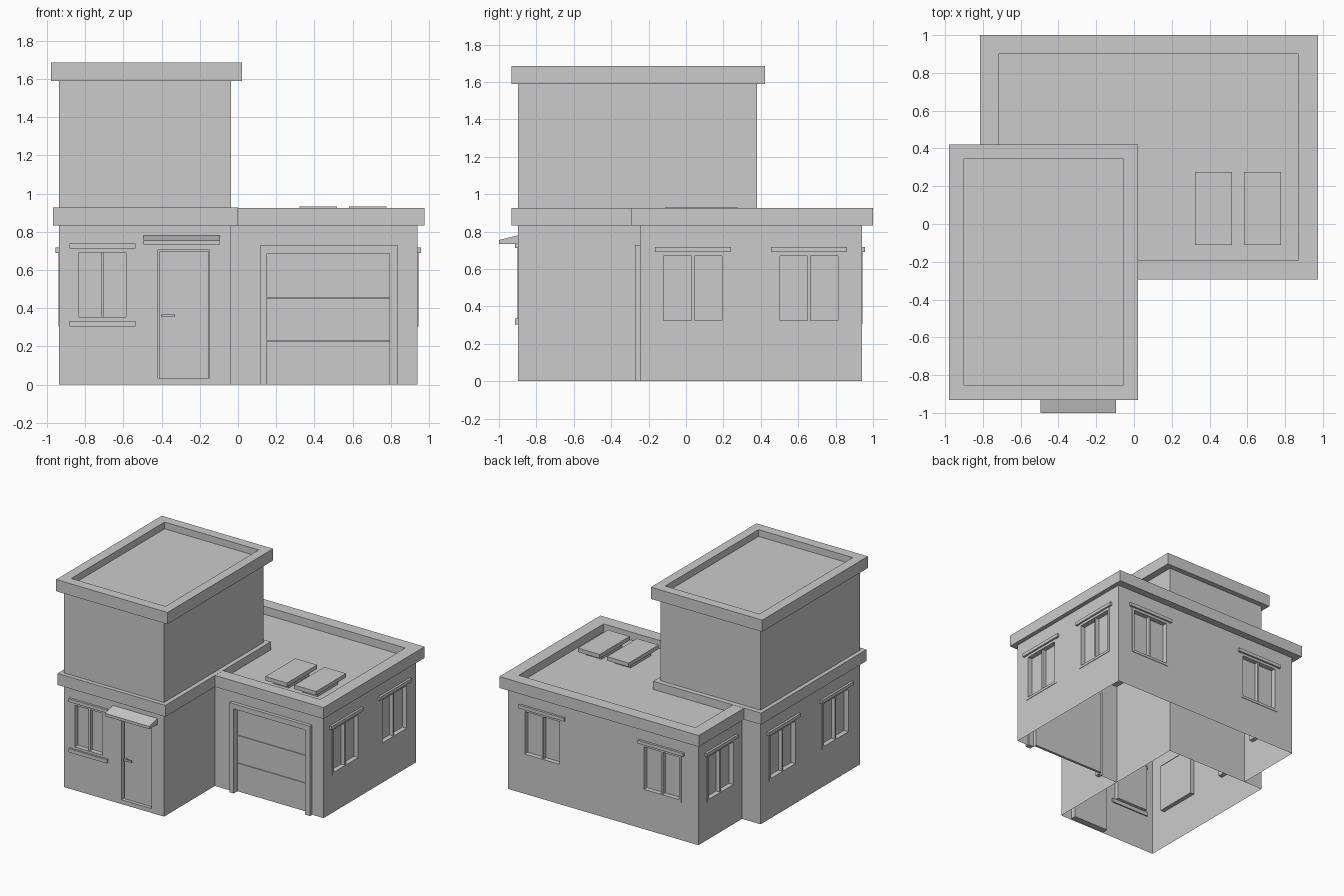
import bpy, bmesh
from math import radians
from mathutils import Matrix, Vector

if "Cube" in bpy.data.objects:
    bpy.data.objects.remove(bpy.data.objects["Cube"])


def add_mesh(name, bm):
    bmesh.ops.recalc_face_normals(bm, faces=bm.faces)
    me = bpy.data.meshes.new(name)
    bm.to_mesh(me)
    bm.free()
    ob = bpy.data.objects.new(name, me)
    bpy.context.collection.objects.link(ob)
    return ob


def boxes(name, spans, mat=Matrix()):
    """One object from boxes given as (x0, x1, y0, y1, z0, z1)."""
    bm = bmesh.new()
    for x0, x1, y0, y1, z0, z1 in spans:
        m = Matrix.Translation(((x0 + x1) / 2, (y0 + y1) / 2, (z0 + z1) / 2))
        m = mat @ m @ Matrix.Diagonal((x1 - x0, y1 - y0, z1 - z0, 1))
        bmesh.ops.create_cube(bm, size=1, matrix=m)
    return add_mesh(name, bm)


def prism(name, points, vec):
    """Extrude a flat polygon along a vector."""
    bm = bmesh.new()
    face = bm.faces.new([bm.verts.new(p) for p in points])
    res = bmesh.ops.extrude_face_region(bm, geom=[face], use_keep_orig=True)
    bmesh.ops.translate(bm, vec=Vector(vec),
                        verts=[v for v in res["geom"] if isinstance(v, bmesh.types.BMVert)])
    return add_mesh(name, bm)


def ring(name, outer, inner, z0, z1):
    """Rectangular ring from two (x0, x1, y0, y1) rectangles."""
    bm = bmesh.new()
    loops = []
    for (x0, x1, y0, y1), z in ((outer, z0), (outer, z1), (inner, z1), (inner, z0)):
        loops.append([bm.verts.new((x, y, z)) for x, y in
                      ((x0, y0), (x1, y0), (x1, y1), (x0, y1))])
    for i in range(4):
        a, b = loops[i], loops[(i + 1) % 4]
        for j in range(4):
            k = (j + 1) % 4
            bm.faces.new((a[j], a[k], b[k], b[j]))
    return add_mesh(name, bm)


def wall_matrix(x, y, angle):
    return Matrix.Translation((x, y, 0)) @ Matrix.Rotation(radians(angle), 4, 'Z')


def cut(ob, cutter):
    mod = ob.modifiers.new("cut", 'BOOLEAN')
    mod.operation = 'DIFFERENCE'
    mod.solver = 'EXACT'
    mod.object = cutter
    bpy.context.view_layer.objects.active = ob
    bpy.ops.object.modifier_apply(modifier=mod.name)
    bpy.data.objects.remove(cutter)


def drop_faces(ob, test):
    bm = bmesh.new()
    bm.from_mesh(ob.data)
    bmesh.ops.delete(bm, geom=[f for f in bm.faces if test(f.calc_center_median())],
                     context='FACES')
    bm.to_mesh(ob.data)
    bm.free()


TX0, TX1, TY0, TY1 = -0.936, -0.036, -0.897, 0.38     # tower footprint
BX0, BX1, BY0, BY1 = -0.77, 0.94, -0.245, 0.94        # rear block footprint
RECESS = 0.035

# Main bodies
tower = boxes("tower_walls", [(TX0, TX1, TY0, TY1, 0, 1.63)])
block = prism("block_walls", [(x, y, 0) for x, y in (
    (TX1, BY0), (BX1, BY0), (BX1, BY1), (BX0, BY1), (BX0, TY1), (TX1, TY1))], (0, 0, 0.86))


def window(ob, x, y, angle, w=0.352, z0=0.305, z1=0.69, sill=False):
    m = wall_matrix(x, y, angle)
    h, b = w / 2, 0.02
    cut(ob, boxes("cutter", [(-h, h, -0.1, RECESS, z0, z1)], m))
    # frame with a centre mullion
    boxes("window_frame", [
        (-h, -h + b, -0.004, RECESS, z0, z1), (h - b, h, -0.004, RECESS, z0, z1),
        (-h + b, h - b, -0.004, RECESS, z0, z0 + b), (-h + b, h - b, -0.004, RECESS, z1 - b, z1),
        (-0.008, 0.008, 0.004, RECESS, z0 + b, z1 - b)], m)
    e = h + 0.028
    boxes("window_lintel", [(-e, e, -0.018, 0.01, z1, z1 + 0.027)], m)
    if sill:
        boxes("window_sill", [(-e, e, -0.018, 0.01, z0 - 0.03, z0)], m)


# Windows on all four sides
window(tower, -0.709, TY0, 0, w=0.288, z0=0.334, z1=0.712, sill=True)
for y in (-0.585, 0.095):
    window(tower, TX0, y, -90)
window(block, BX0, 0.655, -90)
for y in (0.037, 0.658):
    window(block, BX1, y, 90)
for x in (0.63, -0.44):
    window(block, x, BY1, 180)

# Front door
cut(tower, boxes("cutter", [(-0.45, -0.135, TY0 - 0.1, TY0 + 0.045, 0.008, 0.732)]))
boxes("door_frame", [(-0.45, -0.42, TY0, TY0 + 0.045, 0.008, 0.732),
                     (-0.148, -0.135, TY0, TY0 + 0.045, 0.008, 0.732),
                     (-0.42, -0.148, TY0, TY0 + 0.045, 0.705, 0.732),
                     (-0.42, -0.148, TY0, TY0 + 0.045, 0.008, 0.035)])
boxes("door_leaf", [(-0.41, -0.155, TY0 + 0.028, TY0 + 0.045, 0.035, 0.698)])
boxes("door_handle", [(-0.40, -0.385, TY0 + 0.008, TY0 + 0.03, 0.355, 0.37),
                      (-0.40, -0.33, TY0 + 0.003, TY0 + 0.012, 0.355, 0.37)])
# Sloped canopy over the door
prism("door_canopy", [(-0.495, y, z) for y, z in (
    (TY0, 0.733), (-1.0, 0.733), (-1.0, 0.755), (TY0, 0.78))], (0.4, 0, 0))

# Garage opening, surround and three door panels
cut(block, boxes("cutter", [(0.152, 0.792, BY0 - 0.1, BY0 + 0.04, -0.1, 0.686)]))
boxes("garage_surround", [(0.115, 0.152, -0.273, BY0 + 0.01, 0, 0.728),
                          (0.792, 0.838, -0.273, BY0 + 0.01, 0, 0.728),
                          (0.152, 0.792, -0.273, BY0 + 0.01, 0.686, 0.728)])
for z0, z1 in ((0, 0.228), (0.232, 0.453), (0.457, 0.686)):
    boxes("garage_panel", [(0.152, 0.792, BY0 + 0.02, BY0 + 0.04, z0, z1)])

# Open the undersides and the shared wall between the bodies
drop_faces(tower, lambda c: c.z < 0.004)
drop_faces(block, lambda c: c.z < 0.004 or abs(c.x - TX1) < 0.002
           or (abs(c.y - TY1) < 0.002 and c.x < TX1 and c.z < 0.859))

# Roof trims and parapets
ring("tower_parapet", (-0.98, 0.02, -0.932, 0.422), (-0.90, -0.055, -0.852, 0.345), 1.59, 1.685)
ring("tower_band", (-0.968, 0.0, -0.932, 0.42), (TX0, TX1, TY0, TY1), 0.833, 0.926)
prism("block_parapet", [(x, y, 0.833) for x, y in (
    (TX1, -0.295), (0.975, -0.295), (0.975, 1.0), (-0.815, 1.0), (-0.815, TY1),
    (-0.715, TY1), (-0.715, 0.90), (0.872, 0.90), (0.872, -0.19), (TX1, -0.19))],
    (0, 0, 0.092))

# Roof lights
for x in (0.42, 0.68):
    boxes("roof_light_base", [(x - 0.07, x + 0.07, -0.05, 0.21, 0.86, 0.90)])
    boxes("roof_light_lid", [(x - 0.098, x + 0.098, -0.11, 0.275, 0.90, 0.932)])
